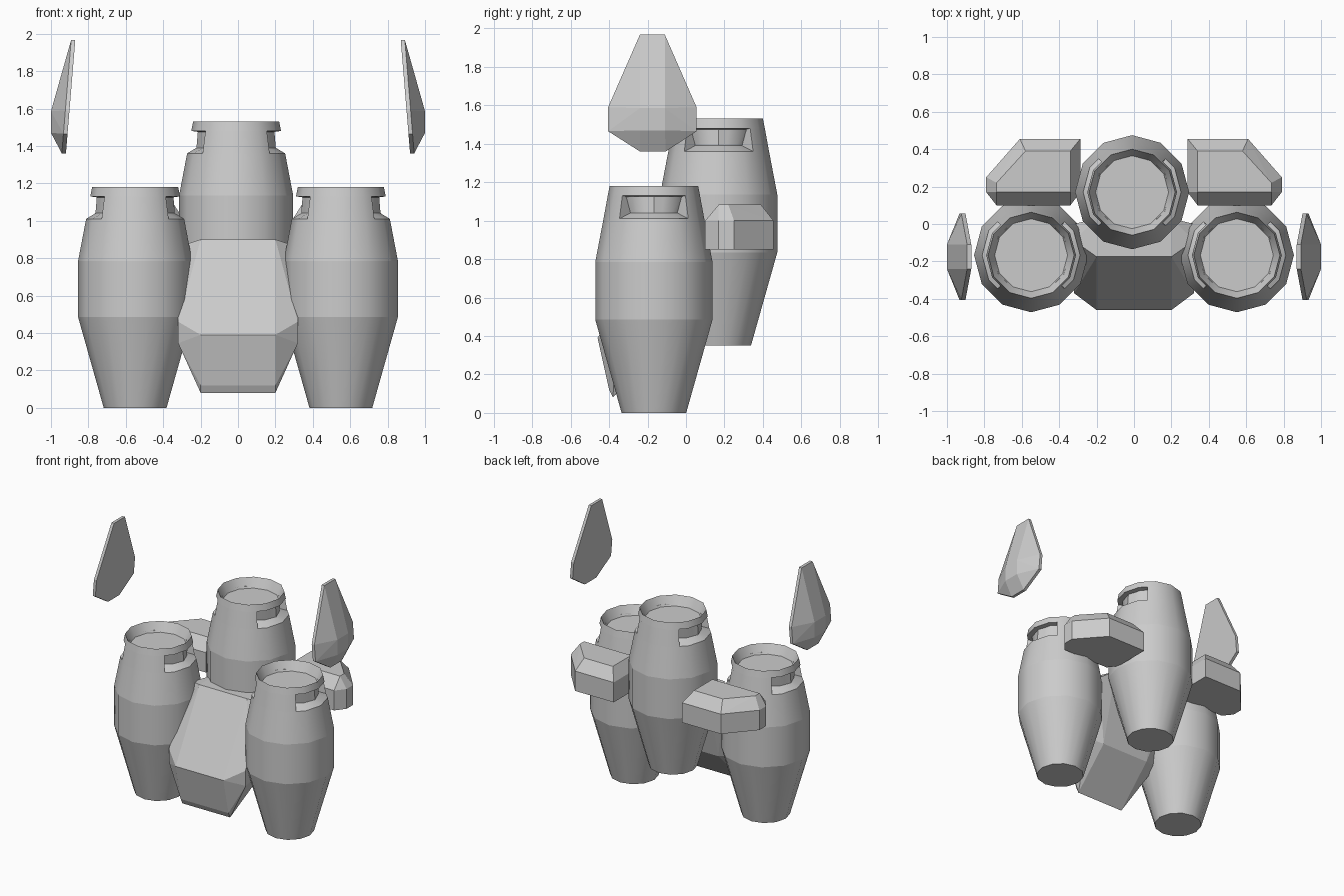
import bpy, bmesh
from math import cos, sin, pi, radians

if "Cube" in bpy.data.objects:
    bpy.data.objects.remove(bpy.data.objects["Cube"])


def finish(name, bm, smooth=False):
    bmesh.ops.recalc_face_normals(bm, faces=bm.faces)
    me = bpy.data.meshes.new(name)
    bm.to_mesh(me)
    bm.free()
    ob = bpy.data.objects.new(name, me)
    bpy.context.collection.objects.link(ob)
    if smooth:
        bpy.ops.object.select_all(action='DESELECT')
        bpy.context.view_layer.objects.active = ob
        ob.select_set(True)
        bpy.ops.object.shade_smooth_by_angle(angle=radians(35))
        # keep the horizontal bands crisp
        for e in me.edges:
            a, b = (me.vertices[i].co for i in e.vertices)
            if abs(a.z - b.z) < 1e-4:
                e.use_edge_sharp = True
    return ob


def hull(name, pts):
    bm = bmesh.new()
    for p in pts:
        bm.verts.new(p)
    r = bmesh.ops.convex_hull(bm, input=bm.verts)
    junk = [g for g in r["geom_interior"] if isinstance(g, bmesh.types.BMVert)]
    bmesh.ops.delete(bm, geom=junk, context='VERTS')
    bmesh.ops.dissolve_limit(bm, angle_limit=radians(2), verts=bm.verts, edges=bm.edges)
    return finish(name, bm)


# Thruster barrel: 12-sided, each side split once so the handle slots end at 45 degrees
PROFILE = [(.168, 0), (.305, .485), (.305, .785), (.262, 1.01),
           (.24, 1.13), (.23, 1.18), (.195, 1.11)]
SLOT = 3   # profile band that carries the slots
N = 24


def barrel(name, cx, cy, cz):
    bm = bmesh.new()
    rings = []
    for r, z in PROFILE:
        rings.append([bm.verts.new((r * (cos(pi / 12) if k % 2 else 1) * cos(k * 2 * pi / N),
                                    r * (cos(pi / 12) if k % 2 else 1) * sin(k * 2 * pi / N), z))
                      for k in range(N)])
    bm.faces.new(rings[0])
    bm.faces.new(rings[-1])
    slots = {1: [], -1: []}
    for i in range(len(rings) - 1):
        for k in range(N):
            j = (k + 1) % N
            f = bm.faces.new((rings[i][k], rings[i][j], rings[i + 1][j], rings[i + 1][k]))
            if i == SLOT and (k < 3 or k >= 21):
                slots[1].append(f)
            if i == SLOT and 9 <= k < 15:
                slots[-1].append(f)
    # sunken slots on both sides
    for s, faces in slots.items():
        ext = bmesh.ops.extrude_face_region(bm, geom=faces)
        bmesh.ops.delete(bm, geom=faces, context='FACES_ONLY')
        for v in ext["geom"]:
            if isinstance(v, bmesh.types.BMVert):
                low = v.co.z < 1.05
                v.co.x -= s * (.05 if low else .035)
                v.co.y *= .68 if low else .88
                v.co.z = 1.04 if low else 1.125
    ob = finish(name, bm, True)
    ob.location = (cx, cy, cz)


barrel("left_barrel", -.55, -.167, 0)
barrel("right_barrel", .55, -.167, 0)
barrel("rear_barrel", -.01, .17, .35)

# Tilted centre block with chamfered sides
inner = [(-.175, .9), (-.46, .39), (-.40, .12), (-.38, .08), (-.1, .36), (.03, .9)]
outer = [(-.09, .86), (-.37, .46), (-.365, .345), (-.14, .38), (0, .82)]
hull("centre_block", [(s * .2, y, z) for s in (1, -1) for y, z in inner] +
     [(s * .32, y, z) for s in (1, -1) for y, z in outer])

# Rear side pods: plan outline with a chamfered top
plan = [(.287, .455), (.61, .455), (.79, .25), (.79, .17), (.735, .10), (.34, .10), (.287, .17)]
cap = [(.34, .39), (.58, .39), (.735, .22), (.735, .17), (.34, .17)]
# Side fins: thin leaning plate with a raised outer ridge
fin = [(-.24, 1.967), (-.11, 1.967), (.055, 1.59), (.055, 1.465),
       (-.105, 1.36), (-.24, 1.36), (-.405, 1.465), (-.405, 1.59)]


def lean(z):
    return .92 - .05 * (z - 1.36) / .607


for side, s in (("right", 1), ("left", -1)):
    hull(side + "_pod", [(s * x, y, z) for x, y in plan for z in (.85, 1.0)] +
         [(s * x, y, 1.083) for x, y in cap])
    hull(side + "_fin", [(s * (lean(z) + t), y, z) for y, z in fin for t in (0, .022)] +
         [(s * 1.0, y, z) for y in (-.24, -.11) for z in (1.47, 1.585)])
